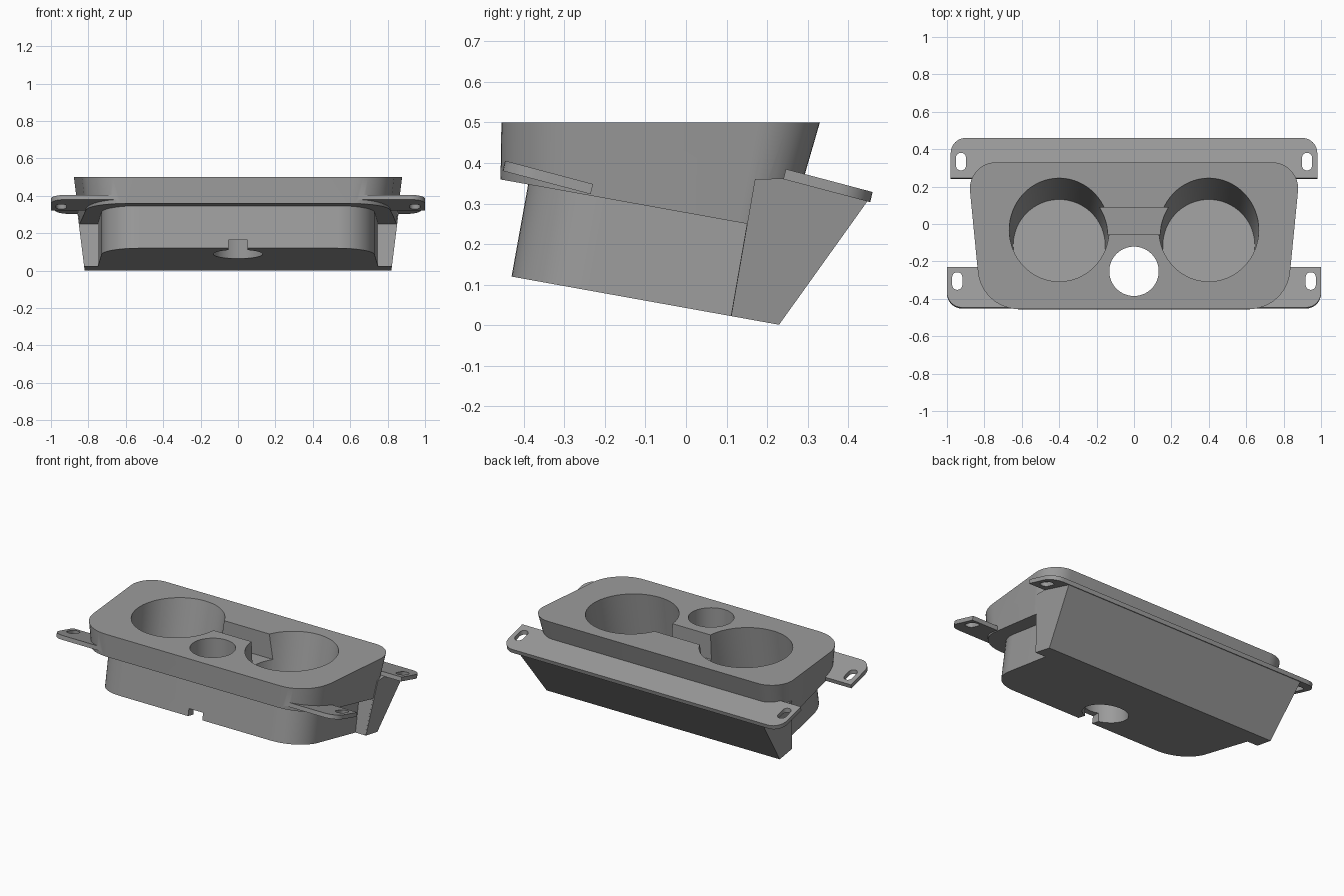
import bpy, bmesh, math
from mathutils import Vector

if "Cube" in bpy.data.objects:
    bpy.data.objects.remove(bpy.data.objects["Cube"])

grey = bpy.data.materials.new("mid_grey")
grey.diffuse_color = (0.33, 0.33, 0.33, 1)
grey.use_nodes = True
grey.node_tree.nodes["Principled BSDF"].inputs["Base Color"].default_value = grey.diffuse_color
SLOPE = 0.18  # tilt of the underside


def rounded(corners, steps=12):
    """Outline from (x, y, radius) corners with true arcs."""
    out = []
    for i, (x, y, r) in enumerate(corners):
        p = Vector((x, y))
        if r == 0:
            out.append(p)
            continue
        a = (Vector(corners[i - 1][:2]) - p).normalized()
        b = (Vector(corners[(i + 1) % len(corners)][:2]) - p).normalized()
        half = a.angle(b) / 2
        c = p + (a + b).normalized() * r / math.sin(half)
        t = r / math.tan(half)
        u, v = p + a * t - c, p + b * t - c
        sweep = math.pi - 2 * half
        for k in range(steps + 1):
            f = k / steps
            out.append(c + (u * math.sin((1 - f) * sweep) + v * math.sin(f * sweep)) / math.sin(sweep))
    return out


def circle(cx, cy, r, n=64):
    return [Vector((cx + r * math.cos(2 * math.pi * k / n), cy + r * math.sin(2 * math.pi * k / n)))
            for k in range(n)]


def loft(name, ring_a, ring_b):
    bm = bmesh.new()
    a = [bm.verts.new(p) for p in ring_a]
    b = [bm.verts.new(p) for p in ring_b]
    n = len(a)
    bm.faces.new(a)
    bm.faces.new(b)
    for i in range(n):
        bm.faces.new((a[i], a[(i + 1) % n], b[(i + 1) % n], b[i]))
    bmesh.ops.recalc_face_normals(bm, faces=bm.faces)
    me = bpy.data.meshes.new(name)
    bm.to_mesh(me)
    bm.free()
    me.materials.append(grey)
    ob = bpy.data.objects.new(name, me)
    bpy.context.collection.objects.link(ob)
    return ob


def at_z(ring, z):
    return [(p.x, p.y, z) for p in ring]


def side_prism(name, profile, width):
    """Profile in (y, z) spanning both sides; width gives half-width at a height."""
    return loft(name, [(-width(z), y, z) for y, z in profile], [(width(z), y, z) for y, z in profile])


def combine(target, tool, op):
    mod = target.modifiers.new(op, 'BOOLEAN')
    mod.operation, mod.solver, mod.object = op, 'EXACT', tool
    bpy.context.view_layer.objects.active = target
    bpy.ops.object.modifier_apply(modifier=mod.name)
    bpy.data.objects.remove(tool)


def body_outline(xr, xf, yr, yf, rr, rf):
    return rounded([(-xr, yr, rr), (-xf, yf, rf), (xf, yf, rf), (xr, yr, rr)])


# upper body, stepped underneath but full depth at the rear
body = loft("console_body",
            at_z(body_outline(0.892, 0.815, 0.33, -0.455, 0.14, 0.22), 0.5),
            at_z(body_outline(0.814, 0.74, 0.156, -0.464, 0.09, 0.22), -0.1))
combine(body, side_prism("step_cutter", [(-0.7, 0.403), (0.15, 0.25), (0.11, 0.02), (0.086, -0.12),
                                         (0.086, -0.3), (-0.7, -0.3)], lambda z: 1.5), 'DIFFERENCE')

# narrower tilted lower tub
tub = body_outline(0.75, 0.72, 0.13, -0.43, 0, 0.2)
combine(body, loft("lower_tub", *[[(p.x, p.y + SLOPE * h, 0.0425 - SLOPE * p.y + h) for p in tub]
                                  for h in (-0.1, 0.28)]), 'UNION')

# rear wedge
combine(body, side_prism("rear_wedge", [(0.09, -0.1), (0.157, -0.1), (0.449, 0.308), (0.25, 0.362),
                                        (0.17, 0.36)],
                         lambda z: 0.82 + 0.125 * z), 'UNION')


# tilted mounting flanges
def flange(name, corners, y0, z0, slope=-0.265, thick=0.025):
    ring = rounded(corners, 8)
    base = [(p.x, p.y, z0 + slope * (p.y - y0)) for p in ring]
    return loft(name, base, [(x, y + 0.006, z + thick) for x, y, z in base])


combine(body, flange("rear_flange", [(-0.98, 0.24, 0), (0.98, 0.24, 0), (0.98, 0.454, 0.08),
                                     (-0.98, 0.454, 0.08)], 0.24, 0.36), 'UNION')
for s in (-1, 1):
    combine(body, flange("front_flange", [(s * 0.6, -0.235, 0), (s * 1.0, -0.235, 0),
                                          (s * 1.0, -0.452, 0.08), (s * 0.6, -0.452, 0)],
                         -0.235, 0.323), 'UNION')

# flat tilted underside
combine(body, side_prism("base_cutter", [(-1, 0.0425 + SLOPE), (1, 0.0425 - SLOPE), (1, -0.6), (-1, -0.6)],
                         lambda z: 1.6), 'DIFFERENCE')

# tapered, tilted cup wells and flange slots
for s in (-1, 1):
    low, high = circle(s * 0.4, -0.115, 0.246), circle(s * 0.4, -0.022, 0.27)
    combine(body, loft("cup_cutter", [(p.x, p.y, 0.075 - SLOPE * (p.y + 0.115)) for p in low],
                       [(p.x, p.y, 0.56 - SLOPE * (p.y + 0.022)) for p in high]), 'DIFFERENCE')
    for x, y in ((0.925, 0.333), (0.945, -0.305)):
        slot = rounded([(s * x - 0.027, y - 0.047, 0.0265), (s * x + 0.027, y - 0.047, 0.0265),
                        (s * x + 0.027, y + 0.047, 0.0265), (s * x - 0.027, y + 0.047, 0.0265)], 8)
        combine(body, loft("slot_cutter", at_z(slot, 0.2), at_z(slot, 0.47)), 'DIFFERENCE')

# channel between the cups
combine(body, side_prism("channel_cutter", [(-0.055, 0.345), (0.088, 0.345), (0.088, 0.6), (-0.055, 0.6)],
                         lambda z: 0.22), 'DIFFERENCE')

# through hole with a cable notch in the front wall
hole = circle(0, -0.253, 0.132)
combine(body, loft("hole_cutter", at_z(hole, -0.2), at_z(hole, 0.7)), 'DIFFERENCE')
combine(body, side_prism("notch_cutter", [(-0.6, -0.1), (-0.25, -0.1), (-0.25, 0.165), (-0.6, 0.165)],
                         lambda z: 0.05), 'DIFFERENCE')

bpy.ops.object.select_all(action='DESELECT')
body.select_set(True)
bpy.context.view_layer.objects.active = body
bpy.ops.object.shade_smooth_by_angle(angle=math.radians(25))
